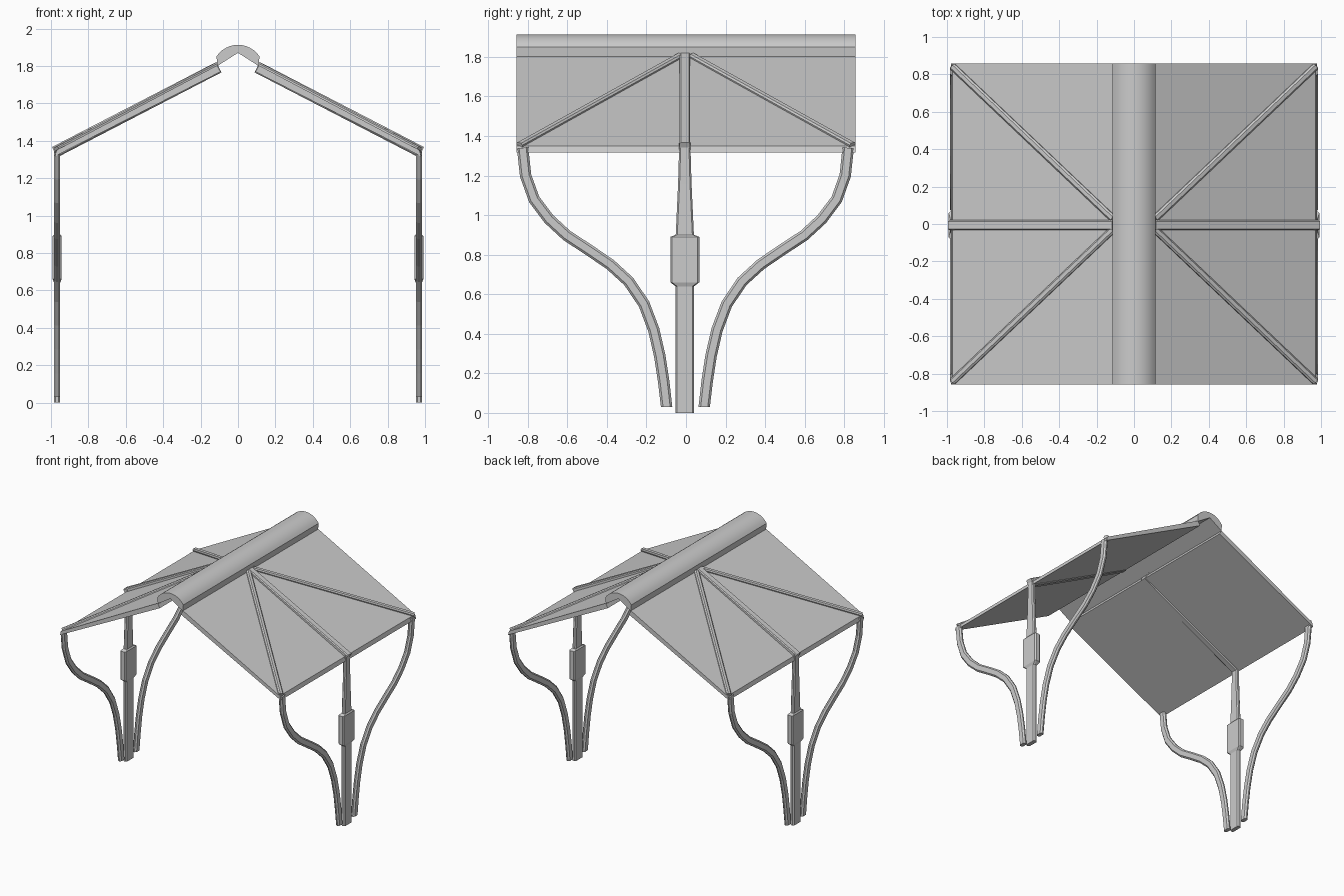
import bpy, bmesh, math
from mathutils import Vector

if "Cube" in bpy.data.objects:
    bpy.data.objects.remove(bpy.data.objects["Cube"])


def loft(name, rings, smooth=False):
    """Skin a row of matching closed rings and cap both ends."""
    bm = bmesh.new()
    rows = [[bm.verts.new(p) for p in ring] for ring in rings]
    n = len(rows[0])
    for a, b in zip(rows, rows[1:]):
        for i in range(n):
            j = (i + 1) % n
            bm.faces.new((a[i], a[j], b[j], b[i]))
    bm.faces.new(rows[0][::-1])
    bm.faces.new(rows[-1])
    bmesh.ops.recalc_face_normals(bm, faces=bm.faces)
    me = bpy.data.meshes.new(name)
    bm.to_mesh(me)
    bm.free()
    ob = bpy.data.objects.new(name, me)
    bpy.context.collection.objects.link(ob)
    if smooth:
        bpy.ops.object.select_all(action='DESELECT')
        ob.select_set(True)
        bpy.context.view_layer.objects.active = ob
        bpy.ops.object.shade_smooth_by_angle(angle=math.radians(30))
    return ob


def chamfered(w, h, c):
    """Rectangle with cut corners, half sizes w and h."""
    return [(w, h - c), (w - c, h), (c - w, h), (-w, h - c),
            (-w, c - h), (c - w, -h), (w - c, -h), (w, c - h)]


def bar(name, a, b, across, up, section):
    a, b, across, up = map(Vector, (a, b, across, up))
    across.normalize()
    up.normalize()
    return loft(name, [[p + across * u + up * v for u, v in section] for p in (a, b)])


# Ridge cap: shallow arc, short upright sides, chevron underside
radius, half = 0.137, math.asin(0.115 / 0.137)
arc = [(0.110, 1.800)]
for i in range(13):
    t = half * (1 - i / 6)
    arc.append((radius * math.sin(t), 1.913 - radius + radius * math.cos(t)))
arc += [(-0.110, 1.800), (0, 1.87)]
loft("ridge_cap", [[Vector((x, y, z)) for x, z in arc] for y in (-0.857, 0.857)], True)

# S-shaped brace centre line (y, z)
path = [(0.095, 0.03), (0.110, 0.16), (0.130, 0.29), (0.160, 0.42), (0.209, 0.55),
        (0.287, 0.665), (0.38, 0.75), (0.49, 0.825), (0.60, 0.897), (0.69, 0.98),
        (0.765, 1.08), (0.808, 1.20), (0.823, 1.34)]
# Post outline: height, half depth in x, half width in y
post = [(0, 0.016, 0.047), (0.64, 0.016, 0.047), (0.66, 0.024, 0.073), (0.89, 0.024, 0.073),
        (0.90, 0.016, 0.046), (1.16, 0.015, 0.034), (1.37, 0.015, 0.028)]

for s, side in ((1, "right"), (-1, "left")):
    hi, lo = Vector((s * 0.112, 0, 1.803)), Vector((s * 0.972, 0, 1.350))
    slope = (lo - hi).normalized()
    normal = Vector((-slope.z * s, 0, slope.x * s))
    normal *= 1 if normal.z > 0 else -1
    Y = Vector((0, 1, 0))

    # Roof slab
    slab = [(0.112, 1.803), (0.970, 1.350), (0.979, 1.317), (0.093, 1.769)]
    loft(side + "_roof_slab", [[Vector((s * x, y, z)) for x, z in slab] for y in (-0.857, 0.857)])

    # Central rafter, proud of the slab above and below
    off = normal * -0.013 - Y * 0.006
    bar(side + "_rafter", hi + off - slope * 0.004, lo + off + slope * 0.016 + Vector((0, 0, 0.008)),
        Y, normal, chamfered(0.027, 0.031, 0.007))

    # Central post with its thicker sleeve
    loft(side + "_post", [[Vector((s * 0.967 + u, v - 0.006, z)) for u, v in chamfered(w, h, 0.008)]
                          for z, w, h in post])

    for t, end in ((1, "back"), (-1, "front")):
        # Diagonal rib on top of the slab
        a = hi + Vector((0, t * 0.03, 0))
        b = lo + Vector((0, t * 0.842, 0)) - slope * 0.004
        bar(f"{side}_{end}_diagonal_rib", a, b, normal.cross(b - a), normal,
            [(-0.019, -0.004), (0.019, -0.004), (0.019, 0.008), (0.010, 0.016),
             (-0.010, 0.016), (-0.019, 0.008)])

        # Curved brace swept along the path
        rings = []
        for i, (y, z) in enumerate(path):
            p, q = path[max(i - 1, 0)], path[min(i + 1, len(path) - 1)]
            d = Vector((q[0] - p[0], q[1] - p[1])).normalized()
            rings.append([Vector((s * 0.967 + u, t * (y + d.y * v) - 0.003, z - d.x * v))
                          for u, v in chamfered(0.016, 0.029, 0.011)])
        # Level cut at the foot
        for v in rings[0]:
            v.z = 0.03
        loft(f"{side}_{end}_curved_brace", rings)
